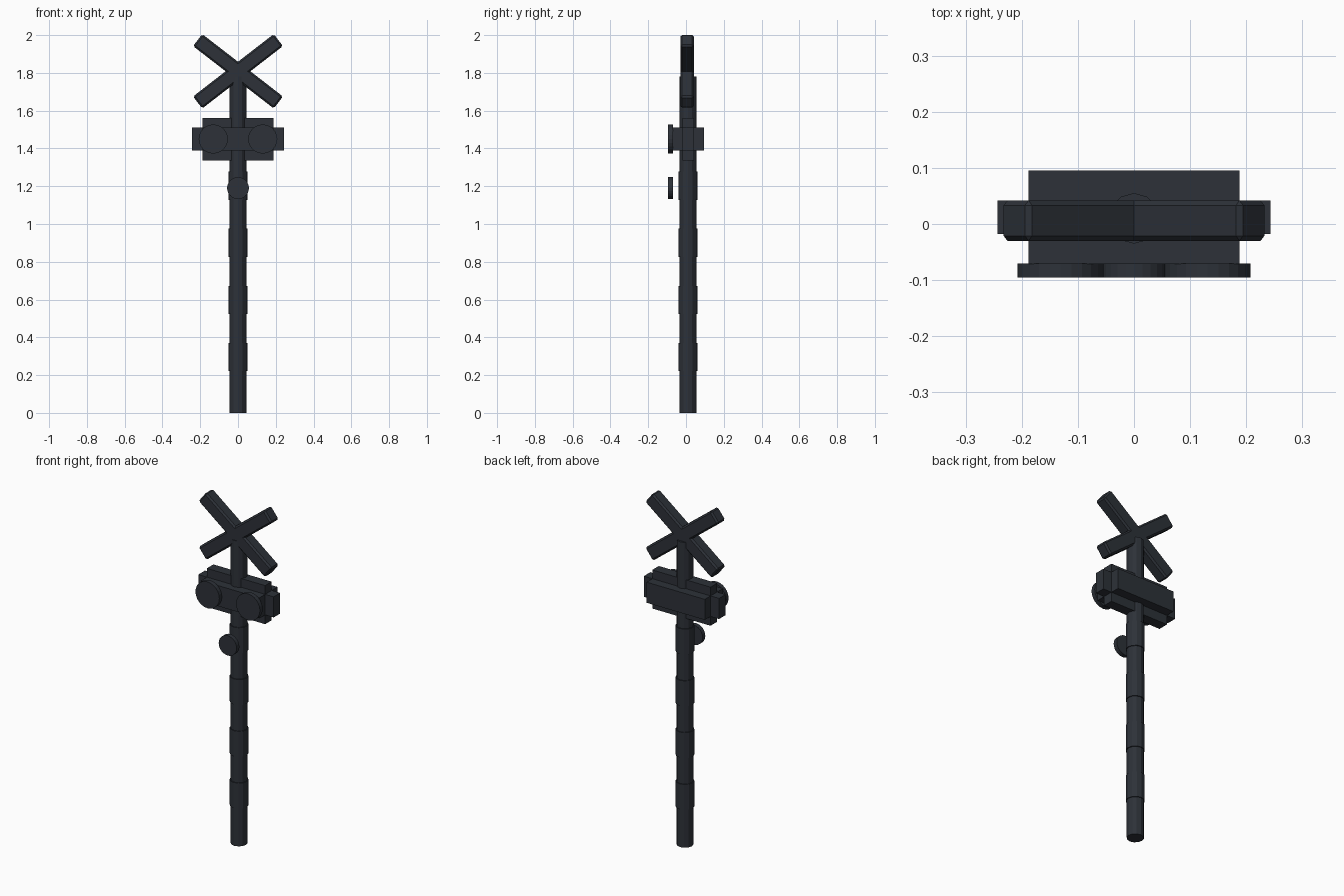
import bpy
from math import radians

if "Cube" in bpy.data.objects:
    bpy.data.objects.remove(bpy.data.objects["Cube"])

paint = bpy.data.materials.new("dark_slate")
paint.diffuse_color = (0.026, 0.031, 0.04, 1)
paint.use_nodes = True
paint.node_tree.nodes["Principled BSDF"].inputs["Base Color"].default_value = paint.diffuse_color
YC = 0.012  # depth centre of the pole and lamp housing


def finish(name):
    ob = bpy.context.object
    ob.name = name
    ob.data.materials.append(paint)
    return ob


def box(name, lo, hi):
    bpy.ops.mesh.primitive_cube_add(size=1, location=[(a + b) / 2 for a, b in zip(lo, hi)])
    ob = finish(name)
    ob.scale = [b - a for a, b in zip(lo, hi)]
    bpy.ops.object.transform_apply(location=False, rotation=False, scale=True)
    return ob


def post(name, r, z0, z1):
    bpy.ops.mesh.primitive_cylinder_add(vertices=12, radius=r, depth=z1 - z0,
                                        location=(0, 0.01, (z0 + z1) / 2))
    return finish(name)


def disc(name, r, x, z):
    bpy.ops.mesh.primitive_cylinder_add(vertices=24, radius=r, depth=0.025,
                                        location=(x, -0.0825, z),
                                        rotation=(radians(90), 0, 0))
    return finish(name)


# Pole with four raised bands
post("pole", 0.045, 0, 1.78)
for i in range(4):
    z = 0.222 + 0.302 * i
    post(f"pole_band_{i + 1}", 0.05, z, z + 0.149)

# Crossed boards with bevelled edges
for side, angle in (("left", 37.7), ("right", -37.7)):
    board = box(f"cross_board_{side}", (-0.27, -0.03, 1.7685), (0.27, 0.042, 1.8485))
    board.rotation_euler.y = radians(angle)
    bevel = board.modifiers.new("bevel", "BEVEL")
    bevel.width = 0.009
    bevel.segments = 1

# Stepped lamp housing: deep body, tall core, wide core
box("housing_body", (-0.188, -0.071, 1.39), (0.188, 0.095, 1.51))
box("housing_tall_core", (-0.188, YC - 0.03, 1.336), (0.188, YC + 0.03, 1.561))
box("housing_wide_core", (-0.243, YC - 0.03, 1.39), (0.243, YC + 0.03, 1.51))

# Two warning lamps and the small lower lamp
disc("lamp_left", 0.077, -0.131, 1.45)
disc("lamp_right", 0.077, 0.131, 1.45)
disc("lower_lamp", 0.058, 0, 1.19)
